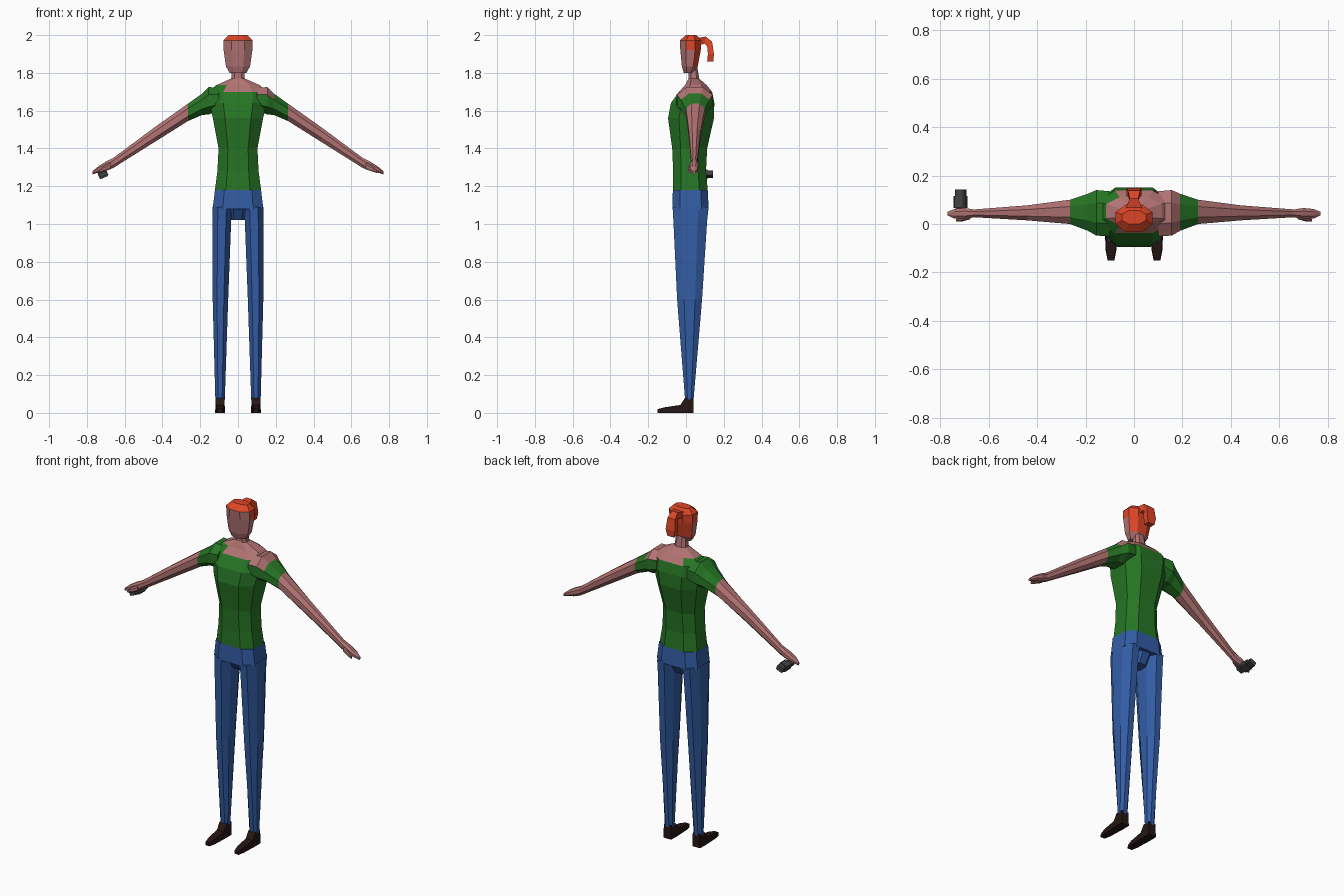
import bpy, bmesh
from mathutils import Matrix, Vector

if "Cube" in bpy.data.objects:
    bpy.data.objects.remove(bpy.data.objects["Cube"])


def mat(name, r, g, b):
    m = bpy.data.materials.new(name)
    m.diffuse_color = (r, g, b, 1)
    m.use_nodes = True
    m.node_tree.nodes["Principled BSDF"].inputs["Base Color"].default_value = m.diffuse_color
    return m


SKIN = mat("skin", .44, .17, .17)
GREEN = mat("green_cloth", .02, .18, .018)
BLUE = mat("denim", .033, .11, .38)
HAIR = mat("red_hair", .72, .06, .02)
SHOE = mat("dark_leather", .018, .008, .007)
DARK = mat("dark_metal", .055, .055, .058)


def section(u0, u1, v0, v1, k=.28):
    """Chamfered rectangle with eight corners."""
    a, b = (u1 - u0) * k, (v1 - v0) * k
    return [(u0 + a, v0), (u1 - a, v0), (u1, v0 + b), (u1, v1 - b),
            (u1 - a, v1), (u0 + a, v1), (u0, v1 - b), (u0, v0 + b)]


def loft(name, rings, mats, pick=None):
    """Skin a list of rings, cap the ends, choose materials by face centre."""
    bm = bmesh.new()
    vs = [[bm.verts.new(p) for p in r] for r in rings]
    n = len(rings[0])
    for r0, r1 in zip(vs, vs[1:]):
        for i in range(n):
            j = (i + 1) % n
            bm.faces.new((r0[i], r0[j], r1[j], r1[i]))
    bm.faces.new(vs[0])
    bm.faces.new(vs[-1])
    bmesh.ops.recalc_face_normals(bm, faces=bm.faces)
    for f in bm.faces:
        f.material_index = pick(f.calc_center_median()) if pick else 0
    me = bpy.data.meshes.new(name)
    bm.to_mesh(me)
    bm.free()
    for m in mats:
        me.materials.append(m)
    ob = bpy.data.objects.new(name, me)
    bpy.context.collection.objects.link(ob)
    return ob


def stack(rows, k=.28):
    """Horizontal rings from rows of z, x0, x1, y0, y1."""
    return [[(x, y, z) for x, y in section(x0, x1, y0, y1, k)]
            for z, x0, x1, y0, y1 in rows]


def along_x(rows, s):
    """Upright rings across an arm from rows of x, z0, z1, y0, y1."""
    return [[(s * x, y, z) for y, z in section(y0, y1, z0, z1)]
            for x, z0, z1, y0, y1 in rows]


# torso and neck, bare across the collar and one shoulder
torso = [(1.18, .122, -.07, .115), (1.28, .109, -.068, .106), (1.40, .103, -.073, .112),
         (1.56, .133, -.095, .148), (1.64, .15, -.08, .15), (1.70, .15, -.037, .138),
         (1.735, .115, -.005, .11), (1.77, .036, .014, .07), (1.83, .03, .014, .06)]
loft("torso", stack([(z, -w, w, f, b) for z, w, f, b in torso], .24), [GREEN, SKIN],
     lambda c: int(c.z > 1.735 or (c.z > 1.70 and c.x > -.1)))

# hips and crotch
loft("hips", stack([(1.18, -.122, .122, -.07, .115), (1.08, -.134, .134, -.071, .12)], .2), [BLUE])
loft("crotch", stack([(1.09, -.06, .06, -.06, .11), (1.02, -.045, .045, -.01, .07)]), [BLUE])

for s, side in ((1, "left"), (-1, "right")):
    # trouser leg
    leg = [(1.09, .033, .134, -.071, .12), (1.02, .036, .135, -.067, .112),
           (.6, .052, .134, -.047, .085), (.07, .07, .12, -.005, .04)]
    loft(side + "_leg", [[(s * x, y, z) for x, y, z in r] for r in stack(leg)], [BLUE])

    # shoe: rings from heel to toe, each row y, half width, top z
    shoe = [(.04, .025, .08), (-.005, .026, .08), (-.03, .025, .042), (-.11, .022, .03), (-.15, .014, .02)]
    loft(side + "_shoe", [[(s * .095 - w, y, 0), (s * .095 + w, y, 0),
                           (s * .095 + w * .9, y, h), (s * .095 - w * .9, y, h)]
                          for y, w, h in shoe], [SHOE])

    # arm with short sleeve and hand
    arm = [(.10, 1.60, 1.72, -.05, .135), (.155, 1.58, 1.725, -.048, .14),
           (.19, 1.577, 1.69, -.028, .125), (.265, 1.545, 1.637, .0, .10),
           (.44, 1.435, 1.513, .015, .077), (.66, 1.297, 1.35, .028, .06),
           (.70, 1.283, 1.33, .02, .066), (.74, 1.272, 1.305, .022, .062),
           (.77, 1.263, 1.28, .036, .05)]
    loft(side + "_arm", along_x(arm, s), [GREEN, SKIN],
         lambda c, s=s: int(s * c.x > .265 or (s > 0 and c.x < .18 and c.z > 1.66)))
    thumb = [(.675, 1.29, 1.325, .02, .045), (.71, 1.278, 1.305, .01, .03),
             (.735, 1.27, 1.285, .01, .02)]
    loft(side + "_thumb", along_x(thumb, s), [SKIN])

# head with hair cap
head = [(1.80, .045, -.012, .04), (1.835, .064, -.022, .062), (1.92, .076, -.03, .078),
        (1.972, .077, -.033, .08), (2.0, .05, .0, .055)]


def is_hair(c):
    return int(c.z > 1.972 or (c.z > 1.92 and c.y > .01) or (c.z > 1.84 and c.y > .05))


loft("head", stack([(z, -w, w, f, b) for z, w, f, b in head]), [SKIN, HAIR], is_hair)

# ponytail: half width, outer y z, inner y z
tail = [(.035, .06, 1.985, .055, 1.94), (.018, .105, 1.992, .098, 1.955),
        (.025, .138, 1.965, .112, 1.94), (.03, .148, 1.90, .116, 1.90),
        (.022, .145, 1.86, .112, 1.86)]
loft("ponytail", [[(-w, y0, z0), (w, y0, z0), (w, y1, z1), (-w, y1, z1)]
                  for w, y0, z0, y1, z1 in tail], [HAIR])

# small hand-held device: handle strap, body and rear block
tilt = Matrix.Translation((-.715, 0, 1.263)) @ Matrix.Rotation(-.4, 4, 'Y')
for name, w, h, y0, y1 in (("device_grip", .04, .022, .03, .07),
                           ("device_body", .05, .038, .065, .115),
                           ("device_end", .042, .03, .115, .142)):
    rings = [[tilt @ Vector((x, y, z)) for x, z in section(-w / 2, w / 2, -h / 2, h / 2, .12)]
             for y in (y0, y1)]
    loft(name, rings, [DARK])
